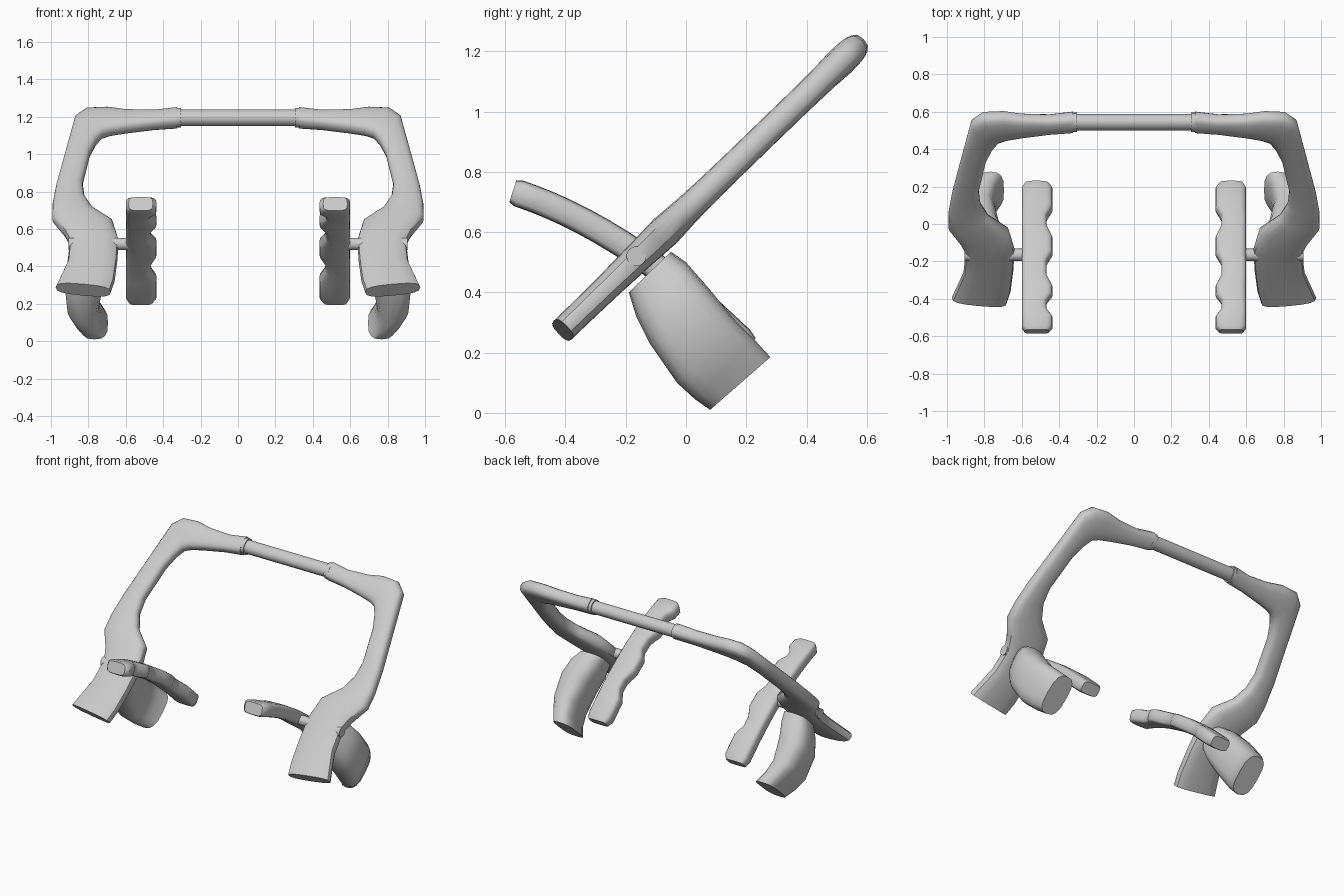
import bpy, bmesh, math
from mathutils import Vector

TILT = math.radians(44)
FRAME_N = Vector((0, -math.sin(TILT), math.cos(TILT)))   # normal of the tilted frame plane


def frame_point(x, z):
    """Point on the tilted frame plane from its front-view position."""
    u = (z - 0.482 * FRAME_N.z) / math.sin(TILT)
    return Vector((x, u * math.cos(TILT) + 0.482 * FRAME_N.y, z))


def loft(name, sections, power=0.6, n=16, mirror=True, angle=40):
    """Skin rounded sections, each (edge point, opposite edge point, half-thickness vector)."""
    bm = bmesh.new()
    rings = []
    for p, q, half in sections:
        c, a = (p + q) / 2, (q - p) / 2
        ring = []
        for i in range(n):
            t = math.tau * i / n
            s, k = math.sin(t), math.cos(t)
            ring.append(bm.verts.new(c + a * math.copysign(abs(k) ** power, k)
                                     + half * math.copysign(abs(s) ** power, s)))
        rings.append(ring)
    for r0, r1 in zip(rings, rings[1:]):
        for i in range(n):
            j = (i + 1) % n
            bm.faces.new((r0[i], r0[j], r1[j], r1[i]))
    bm.faces.new(rings[0])
    bm.faces.new(rings[-1])
    bmesh.ops.recalc_face_normals(bm, faces=bm.faces)
    for f in bm.faces:
        f.smooth = True
    me = bpy.data.meshes.new(name)
    bm.to_mesh(me)
    bm.free()
    me.set_sharp_from_angle(angle=math.radians(angle))
    ob = bpy.data.objects.new(name, me)
    bpy.context.collection.objects.link(ob)
    if mirror:
        ob.modifiers.new("Mirror", 'MIRROR')
    return ob


# Frame arms: inner x, z and outer x, z as seen from the front, half thickness
arm = [
    (0.68, 0.262, 0.975, 0.288, 0.043), (0.66, 0.32, 0.955, 0.33, 0.043),
    (0.645, 0.43, 0.912, 0.42, 0.045), (0.638, 0.54, 0.90, 0.52, 0.05),
    (0.668, 0.635, 0.93, 0.575, 0.055), (0.775, 0.705, 0.993, 0.65, 0.048),
    (0.82, 0.77, 0.993, 0.725, 0.045), (0.83, 0.84, 0.973, 0.83, 0.044),
    (0.79, 1.00, 0.915, 1.04, 0.044), (0.757, 1.06, 0.872, 1.195, 0.046),
    (0.725, 1.098, 0.81, 1.235, 0.05), (0.68, 1.112, 0.70, 1.24, 0.048),
    (0.60, 1.125, 0.60, 1.227, 0.045), (0.45, 1.145, 0.45, 1.222, 0.043),
    (0.325, 1.155, 0.325, 1.235, 0.046), ]
loft("frame_arm", [(frame_point(a, b), frame_point(c, d), FRAME_N * h)
                   for a, b, c, d, h in arm], 0.7)

# Cross bar and its collars
loft("cross_bar", [(frame_point(x, 1.164), frame_point(x, 1.226), FRAME_N * 0.042)
                   for x in (-0.33, 0.33)], 0.9, 12, False)
loft("bar_collar", [(frame_point(x, 1.195 - r), frame_point(x, 1.195 + r), FRAME_N * 0.048)
                    for x, r in ((0.305, 0.037), (0.335, 0.036))], 0.9)

# Lower prongs: two edge points (y, z) seen from the side, then inner and outer x
prong = [
    (-0.19, 0.40, -0.05, 0.535, 0.68, 0.86), (-0.165, 0.32, 0.00, 0.50, 0.69, 0.90),
    (-0.12, 0.23, 0.07, 0.42, 0.72, 0.93), (-0.03, 0.10, 0.165, 0.305, 0.745, 0.915),
    (0.03, 0.045, 0.23, 0.24, 0.73, 0.875), (0.08, 0.01, 0.28, 0.185, 0.695, 0.84), ]
loft("lower_prong", [(Vector(((e + f) / 2, a, b)), Vector(((e + f) / 2, c, d)),
                      Vector(((f - e) / 2, 0, 0))) for a, b, c, d, e, f in prong], 0.7)

# Finger grips: y position and scalloped inner x along a gently arched path
grip = [(-0.575, 0.455), (-0.555, 0.435), (-0.50, 0.435), (-0.46, 0.467), (-0.42, 0.467),
        (-0.38, 0.435), (-0.34, 0.435), (-0.28, 0.467), (-0.21, 0.467), (-0.16, 0.435),
        (-0.08, 0.435), (-0.02, 0.467), (0.03, 0.467), (0.08, 0.435), (0.18, 0.435),
        (0.205, 0.455)]
sections = []
for i, (y, x) in enumerate(grip):
    z = 0.735 - 0.66 * (y + 0.575) + 0.435 * (y + 0.575) * (0.205 - y)
    slope = -0.66 + 0.435 * (-0.37 - 2 * y)
    end = i in (0, len(grip) - 1)
    normal = Vector((0, -slope, 1)).normalized() * (0.038 if end else 0.045)
    sections.append((Vector((x, y, z)), Vector((0.585 if end else 0.6, y, z)), normal))
loft("finger_grip", sections, 0.5)

# Pivot pins joining the grips to the frame
loft("pivot_pin", [(Vector((x, -0.165 - 0.033, 0.52)), Vector((x, -0.165 + 0.033, 0.52)),
                    Vector((0, 0, 0.033))) for x in (0.57, 0.905)], 1.0)
